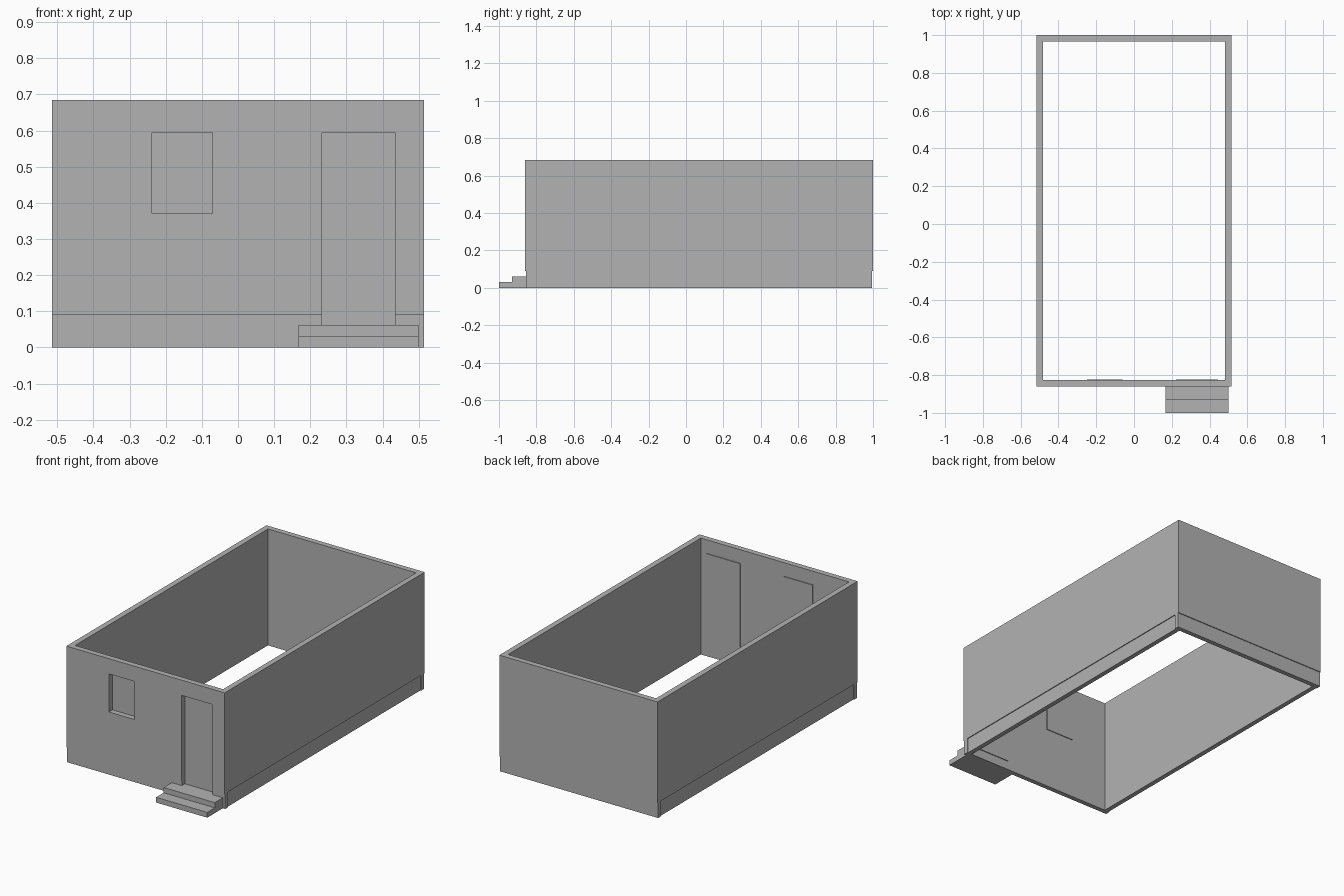
import bpy

if "Cube" in bpy.data.objects:
    bpy.data.objects.remove(bpy.data.objects["Cube"], do_unlink=True)

grey = bpy.data.materials.new("plain_grey")
grey.use_nodes = True
GREY = (0.45, 0.45, 0.45, 1)
grey.diffuse_color = GREY
grey.node_tree.nodes["Principled BSDF"].inputs["Base Color"].default_value = GREY


def box(name, x, y, z):
    """Box from (min, max) pairs on each axis."""
    bpy.ops.mesh.primitive_cube_add(size=1)
    ob = bpy.context.object
    ob.name = name
    for v in ob.data.vertices:
        v.co = [a[0] if c < 0 else a[1] for c, a in zip(v.co, (x, y, z))]
    ob.data.materials.append(grey)
    return ob


def cut(target, x, y, z):
    """Subtract a box from the target and discard the cutter."""
    cutter = box("cutter", x, y, z)
    cutter.hide_render = True
    mod = target.modifiers.new("cut", "BOOLEAN")
    mod.operation = "DIFFERENCE"
    mod.solver = "EXACT"
    mod.object = cutter
    bpy.context.view_layer.objects.active = target
    bpy.ops.object.modifier_apply(modifier=mod.name)
    bpy.data.objects.remove(cutter, do_unlink=True)


W, FRONT, BACK, H = 0.515, -0.86, 1.0, 0.685   # outer wall extents
T, R, BAND = 0.033, 0.005, 0.09                # wall thickness, base recess

# Open wall shell
walls = box("walls", (-W, W), (FRONT, BACK), (0, H))
cut(walls, (T - W, W - T), (FRONT + T, BACK - T), (-1, 1))

# Shallow recess round the wall base; the side ones stop short of the corners
base = (-0.1, BAND)
cut(walls, (-1, 1), (FRONT - 0.1, FRONT + R), base)
cut(walls, (-1, 1), (BACK - R, BACK + 0.1), base)
cut(walls, (W - R, W + 0.1), (FRONT + T, BACK - T), base)
cut(walls, (-W - 0.1, R - W), (FRONT + T, BACK - T), base)

# Window and door: opening in the front wall, closed by an inside panel
M = 0.01
for name, x, z in (("window", (-0.238, -0.071), (0.371, 0.595)),
                   ("door", (0.233, 0.434), (0.062, 0.595))):
    cut(walls, x, (FRONT - 0.1, FRONT + T + 0.05), z)
    box(name + "_panel", (x[0] - M, x[1] + M), (FRONT + T, FRONT + T + R),
        (z[0] - M, z[1] + M))

# Entrance steps
for name, y, top in (("lower_step", (-1, -0.93), 0.031),
                     ("upper_step", (-0.93, FRONT + R), 0.062)):
    box(name, (0.167, 0.5), y, (0, top))
